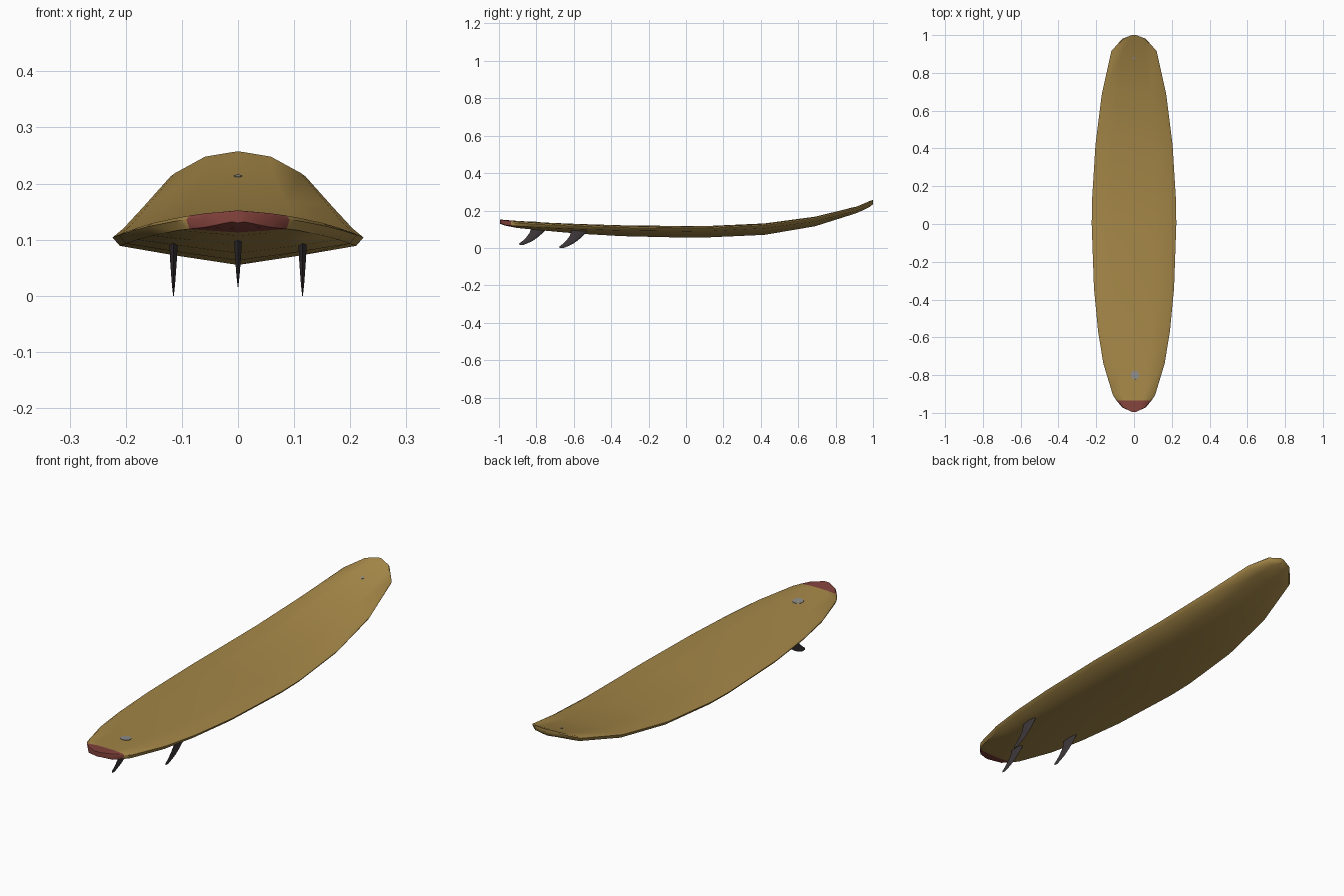
import bpy, bmesh, math
from mathutils import Vector

if "Cube" in bpy.data.objects:
    bpy.data.objects.remove(bpy.data.objects["Cube"])


def material(name, rgb):
    m = bpy.data.materials.new(name)
    m.diffuse_color = (*rgb, 1)
    m.use_nodes = True
    m.node_tree.nodes["Principled BSDF"].inputs["Base Color"].default_value = m.diffuse_color
    return m


TAN = material("tan", (0.38, 0.245, 0.065))
RED = material("dull red", (0.23, 0.055, 0.045))
DARK = material("dark fin", (0.05, 0.04, 0.043))
GREY = material("grey plug", (0.28, 0.27, 0.25))


def loft(name, rings, mats, angle=40):
    """Skin a list of closed rings and cap both ends."""
    bm = bmesh.new()
    vs = [[bm.verts.new(p) for p in r] for r in rings]
    n = len(vs[0])
    for a, b in zip(vs, vs[1:]):
        for i in range(n):
            j = (i + 1) % n
            bm.faces.new((a[i], a[j], b[j], b[i]))
    bm.faces.new(vs[0])
    bm.faces.new(vs[-1])
    bmesh.ops.recalc_face_normals(bm, faces=bm.faces)
    me = bpy.data.meshes.new(name)
    bm.to_mesh(me)
    bm.free()
    ob = bpy.data.objects.new(name, me)
    bpy.context.collection.objects.link(ob)
    for m in mats:
        me.materials.append(m)
    bpy.ops.object.select_all(action='DESELECT')
    ob.select_set(True)
    bpy.context.view_layer.objects.active = ob
    bpy.ops.object.shade_smooth_by_angle(angle=math.radians(angle))
    return ob


# Board stations: y, half width, deck centre z, deck rim z, lower rail z, keel z
stations = [
    (-0.995, 0.012, 0.152, 0.151, 0.132, 0.130),
    (-0.970, 0.063, 0.150, 0.147, 0.122, 0.120),
    (-0.935, 0.092, 0.147, 0.143, 0.119, 0.113),
    (-0.905, 0.112, 0.145, 0.140, 0.117, 0.107),
    (-0.740, 0.162, 0.135, 0.130, 0.107, 0.091),
    (-0.570, 0.190, 0.128, 0.122, 0.100, 0.076),
    (-0.340, 0.212, 0.121, 0.115, 0.093, 0.063),
    (0.000, 0.224, 0.117, 0.111, 0.089, 0.055),
    (0.130, 0.222, 0.118, 0.112, 0.090, 0.057),
    (0.420, 0.204, 0.131, 0.127, 0.105, 0.070),
    (0.690, 0.170, 0.167, 0.164, 0.141, 0.116),
    (0.915, 0.120, 0.222, 0.219, 0.199, 0.187),
    (0.980, 0.063, 0.250, 0.248, 0.227, 0.218),
    (1.000, 0.012, 0.257, 0.256, 0.238, 0.234),
]
rings = []
for y, w, top, rim, low, keel in stations:
    mid = low + 0.7 * (rim - low)
    half = [(0.5, top * 0.75 + rim * 0.25), (0.93, rim), (1, mid),
            (0.94, low), (0.5, (low + keel) / 2)]
    ring = [(0, y, top)] + [(f * w, y, z) for f, z in half]
    ring += [(0, y, keel)] + [(-f * w, y, z) for f, z in reversed(half)]
    rings.append(ring)
board = loft("board", rings, [TAN, RED], 50)
# painted tail tip
for p in board.data.polygons:
    if p.center.y < -0.935:
        p.material_index = 1


# Swept fins: height, trailing y, leading y, half thickness
profile = [(0.110, 0.065, 0.165, 0.007), (0.085, 0.066, 0.149, 0.007),
           (0.063, 0.058, 0.128, 0.006), (0.042, 0.042, 0.104, 0.0045),
           (0.022, 0.022, 0.076, 0.003), (0.008, 0.003, 0.046, 0.0015),
           (0.000, 0.004, 0.026, 0.0005)]


def fin(name, x, y0, z0):
    rs = []
    for h, b, f, t in profile:
        c = b + (f - b) * 0.6
        z = z0 + h
        rs.append([(x, y0 + b, z), (x + t, y0 + c, z),
                   (x + t * 0.6, y0 + f - (f - b) * 0.08, z), (x, y0 + f, z),
                   (x - t * 0.6, y0 + f - (f - b) * 0.08, z), (x - t, y0 + c, z)])
    loft(name, rs, [DARK], 35)


fin("left_fin", -0.115, -0.68, 0.0)
fin("right_fin", 0.115, -0.68, 0.0)
fin("centre_fin", 0, -0.895, 0.016)


# Round plugs lying flush in the deck
def plug(name, x, y, z, r, tilt):
    bpy.ops.mesh.primitive_cylinder_add(vertices=16, radius=r, depth=0.009,
                                        location=(x, y, z), rotation=(tilt, 0, 0))
    ob = bpy.context.object
    ob.name = name
    ob.data.materials.append(GREY)


plug("leash_plug", 0.005, -0.80, 0.1355, 0.023, -0.06)
plug("vent_plug", 0, 0.88, 0.2100, 0.007, 0.24)
